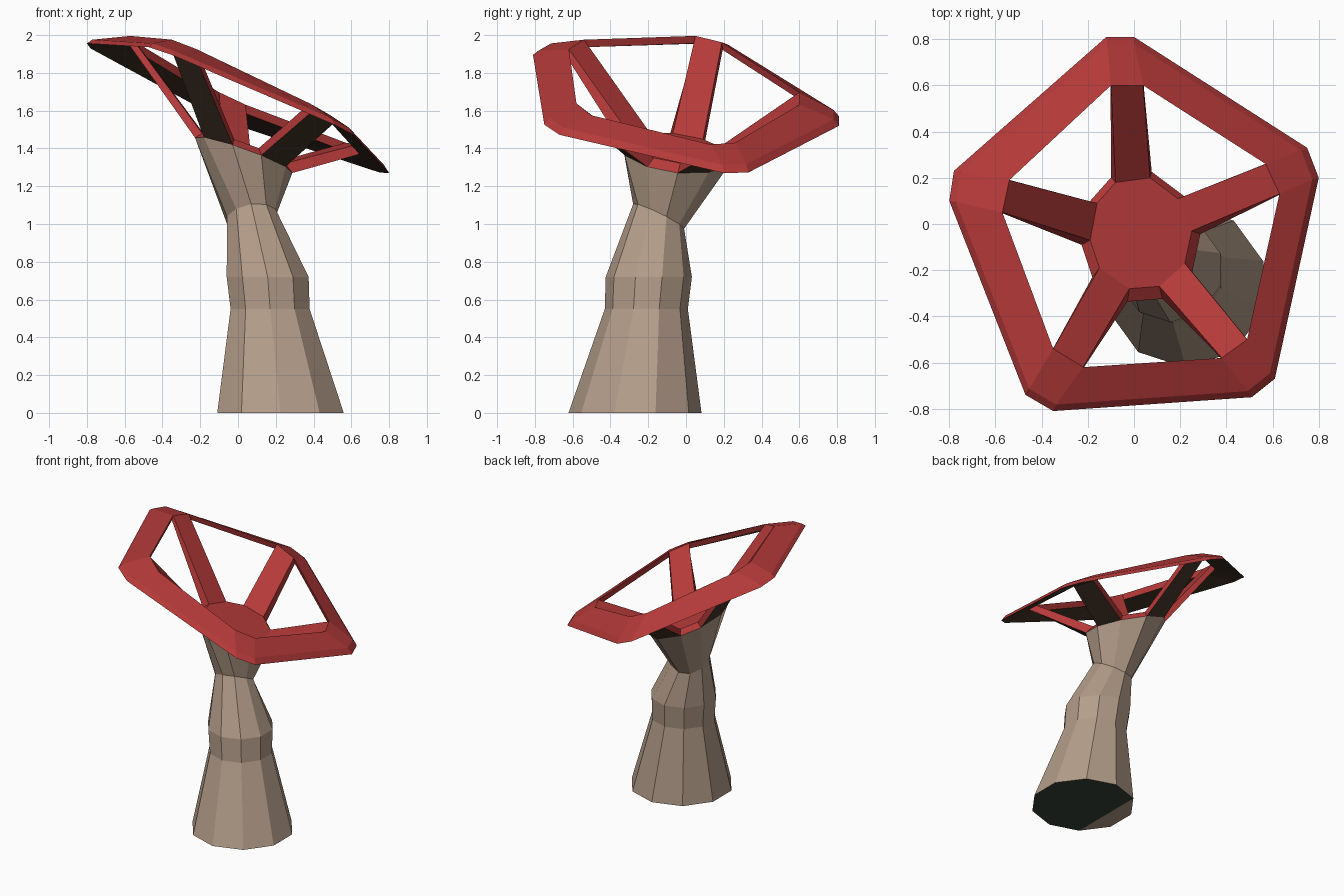
import bpy, math

if "Cube" in bpy.data.objects:
    bpy.data.objects.remove(bpy.data.objects["Cube"])


def material(name, rgb):
    m = bpy.data.materials.new(name)
    m.diffuse_color = (*rgb, 1)
    m.use_nodes = True
    m.node_tree.nodes["Principled BSDF"].inputs["Base Color"].default_value = m.diffuse_color
    return m


RED = material("red", (0.47, 0.042, 0.042))
DARK = material("dark_brown_underside", (0.06, 0.034, 0.021))
TAN = material("tan_bark", (0.46, 0.34, 0.255))
BASE = material("dark_green_base", (0.04, 0.055, 0.038))
N = 10


def make_object(name, verts, faces, slots, mats):
    mesh = bpy.data.meshes.new(name)
    mesh.from_pydata(verts, [], faces)
    for m in mats:
        mesh.materials.append(m)
    for p, s in zip(mesh.polygons, slots):
        p.material_index = s
    mesh.update()
    ob = bpy.data.objects.new(name, mesh)
    bpy.context.collection.objects.link(ob)
    return ob


def plane_ring(points, z, sx, sy):
    """Lift 2D points onto a tilted plane."""
    return [(x, y, z + sx * x + sy * y) for x, y in points]


def circle(cx, cy, r):
    return [(cx + r * math.cos(math.radians(18 + 36 * k)),
             cy + r * math.sin(math.radians(18 + 36 * k))) for k in range(N)]


def scaled(points, s, cx=0, cy=0):
    return [(cx + (x - cx) * s, cy + (y - cy) * s) for x, y in points]


# Outlines of the cap: pairs of points at each of the five corners
outer = [(.80, .20), (.75, .33), (0, .81), (-.12, .81), (-.78, .23),
         (-.80, .10), (-.47, -.74), (-.35, -.81), (.51, -.75), (.61, -.67)]
inner = [(.63, .13), (.57, .26), (.04, .60), (-.10, .60), (-.54, .19),
         (-.57, .05), (-.35, -.54), (-.22, -.62), (.38, -.58), (.49, -.50)]
hub = [(.25, -.03), (.19, .11), (.07, .20), (-.08, .18), (-.16, .09),
       (-.19, -.07), (-.15, -.19), (-.02, -.28), (.11, -.27), (.22, -.17)]
rim = [(x, y - .015) for x, y in scaled(hub, 1.17, .03, -.04)]
rim_ring = plane_ring(rim, 1.365, -.35, -.13)

# Trunk: ten-sided loft, with the neck and top tilted
rings = [
    plane_ring(circle(.225, -.27, .352), 0, 0, 0),
    plane_ring(circle(.17, -.21, .22), .55, 0, 0),
    plane_ring(circle(.157, -.197, .228), .72, 0, 0),
    plane_ring(circle(.07, -.145, .135), .96, .15, -.48),
    rim_ring,
]
verts = [v for r in rings for v in r]
faces = [(a * N + k, a * N + (k + 1) % N, (a + 1) * N + (k + 1) % N, (a + 1) * N + k)
         for a in range(len(rings) - 1) for k in range(N)]
slots = [0] * len(faces)
# Two-coloured bottom
faces += [(6, 5, 4, 3), (3, 2, 1, 0, 9, 8, 7, 6)]
slots += [0, 1]
make_object("trunk", verts, faces, slots, [TAN, BASE])

# Cap: hub disc, five spokes and a pentagonal sloping ring
HT, IT, OT, OB, IB, HB = (i * N for i in range(6))
rings = [
    plane_ring(hub, 1.405, -.35, -.13),
    plane_ring(inner, 1.735, -.47, -.141),
    plane_ring(scaled(outer, .965), 1.665, -.42, -.141),
    plane_ring(outer, 1.634, -.42, -.141),
    plane_ring(scaled(inner, 1.02), 1.69, -.47, -.141),
    rim_ring,
]
verts = [v for r in rings for v in r]
faces, slots = [tuple(range(N))], [0]


def strip(lo, hi, k, slot=0):
    j = (k + 1) % N
    faces.append((lo + k, hi + k, hi + j, lo + j))
    slots.append(slot)


for k in range(N):
    strip(IT, OT, k)            # sloping top of ring
    strip(OT, OB, k)            # outer wall
    strip(OB, IB, k, 1)         # underside
    if k % 2 == 0:              # spoke top, underside and two sides
        strip(HT, IT, k)
        strip(IB, HB, k, 1)
        j = k + 1
        faces += [(HT + k, HB + k, IB + k, IT + k), (HT + j, IT + j, IB + j, HB + j)]
        slots += [0, 0]
    else:                       # walls of the openings
        strip(IB, IT, k)
        strip(HT, HB, k)
make_object("spoked_cap", verts, faces, slots, [RED, DARK])
